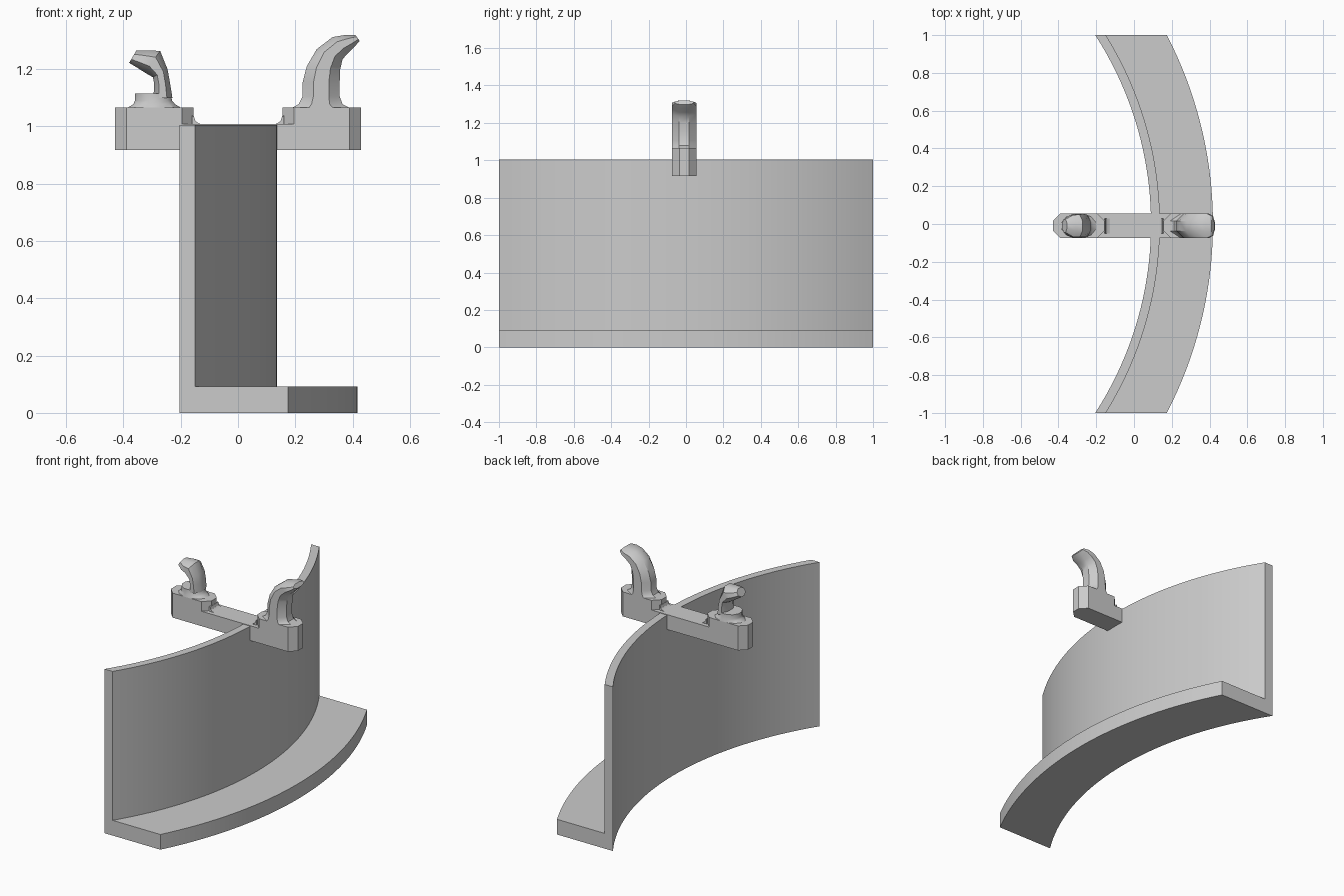
import bpy, bmesh, math

if "Cube" in bpy.data.objects:
    bpy.data.objects.remove(bpy.data.objects["Cube"])

grey = bpy.data.materials.new("plain grey")
grey.diffuse_color = (0.6, 0.6, 0.6, 1)
grey.use_nodes = True
grey.node_tree.nodes["Principled BSDF"].inputs["Base Color"].default_value = grey.diffuse_color
YC = -0.01          # centre line of the clamp bar
HW = 0.065          # half width of the clamp bar


def finish(name, bm, angle=30):
    bmesh.ops.recalc_face_normals(bm, faces=bm.faces)
    me = bpy.data.meshes.new(name)
    bm.to_mesh(me)
    bm.free()
    me.materials.append(grey)
    ob = bpy.data.objects.new(name, me)
    bpy.context.collection.objects.link(ob)
    bpy.ops.object.select_all(action='DESELECT')
    ob.select_set(True)
    bpy.context.view_layer.objects.active = ob
    bpy.ops.object.shade_smooth_by_angle(angle=math.radians(angle))
    return ob


def loft(name, rings, angle=30):
    """Skin a list of equal-length closed rings and cap both ends."""
    bm = bmesh.new()
    vs = [[bm.verts.new(p) for p in r] for r in rings]
    n = len(vs[0])
    for a, b in zip(vs, vs[1:]):
        for i in range(n):
            j = (i + 1) % n
            bm.faces.new((a[i], a[j], b[j], b[i]))
    bm.faces.new(vs[0])
    bm.faces.new(vs[-1])
    return finish(name, bm, angle)


def prism(name, plan, z0, z1):
    return loft(name, [[(x, y, z) for x, y in plan] for z in (z0, z1)])


def pad_plan(x0, x1, c=0.04):
    """Rectangle along x with chamfered corners."""
    h, k = HW, HW - c
    return [(x, YC + y) for x, y in (
        (x0, -k), (x0 + c, -h), (x1 - c, -h), (x1, -k),
        (x1, k), (x1 - c, h), (x0 + c, h), (x0, k))]


def stem(name, sections, sides):
    """Round stem; each section is (xa, za, xb, zb, half width in y)."""
    rings = []
    for xa, za, xb, zb, w in sections:
        ring = []
        scale = 1 / math.cos(math.pi / sides)
        for i in range(sides):
            t = 2 * math.pi * (i + 0.5) / sides
            u = 0.5 + 0.5 * scale * math.cos(t)
            ring.append((xa + (xb - xa) * u, YC + w * scale * math.sin(t),
                         za + (zb - za) * u))
        rings.append(ring)
    return loft(name, rings, 35)


# curved wall with a flange: L section swept along concentric arcs
CX, R_IN, R_WALL, R_FLANGE = -1.752, 1.842, 1.889, 2.17
section = [(R_IN, 0), (R_FLANGE, 0), (R_FLANGE, 0.093),
           (R_WALL, 0.093), (R_WALL, 1.005), (R_IN, 1.005)]
N = 40
loft("curved_wall_and_flange",
     [[(CX + math.sqrt(r * r - y * y), y, z) for r, z in section]
      for y in (-1 + 2 * i / N for i in range(N + 1))])

# clamp bar crossing the wall, with a raised pad at each end
prism("clamp_bar", pad_plan(-0.43, 0.43), 0.917, 1.008)
prism("left_pad", pad_plan(-0.43, -0.155), 1.008, 1.067)
prism("right_pad", pad_plan(0.155, 0.43), 1.008, 1.067)

# small concave fillets where the pads meet the bar
for side, name in ((-1, "left_fillet"), (1, "right_fillet")):
    prof = [(0.16, 1.006), (0.16, 1.038), (0.154, 1.036),
            (0.149, 1.02), (0.138, 1.011), (0.125, 1.007)]
    loft(name, [[(side * x, YC + y, z) for x, z in prof]
                for y in (-0.04, 0.04)])

# right hook: flared foot, stem curving outward, cut tip
stem("right_hook", [
    (0.19, 1.066, 0.388, 1.066, 0.065),
    (0.212, 1.078, 0.365, 1.078, 0.065),
    (0.225, 1.105, 0.355, 1.105, 0.065),
    (0.226, 1.155, 0.355, 1.155, 0.065),
    (0.24, 1.21, 0.357, 1.2, 0.065),
    (0.275, 1.27, 0.365, 1.235, 0.065),
    (0.33, 1.312, 0.385, 1.257, 0.065),
    (0.378, 1.32, 0.405, 1.277, 0.065),
    (0.41, 1.32, 0.425, 1.298, 0.05)], 8)

# left hook: collar and a thinner stem bending outward
stem("left_collar", [
    (-0.385, 1.066, -0.2, 1.066, 0.065),
    (-0.365, 1.078, -0.22, 1.078, 0.065),
    (-0.36, 1.09, -0.23, 1.09, 0.062),
    (-0.36, 1.115, -0.235, 1.115, 0.062)], 12)
stem("left_hook", [
    (-0.295, 1.1, -0.229, 1.1, 0.06),
    (-0.293, 1.15, -0.237, 1.15, 0.06),
    (-0.297, 1.172, -0.246, 1.2, 0.06),
    (-0.325, 1.188, -0.272, 1.264, 0.06),
    (-0.35, 1.204, -0.31, 1.265, 0.058),
    (-0.38, 1.222, -0.355, 1.265, 0.035)], 8)
